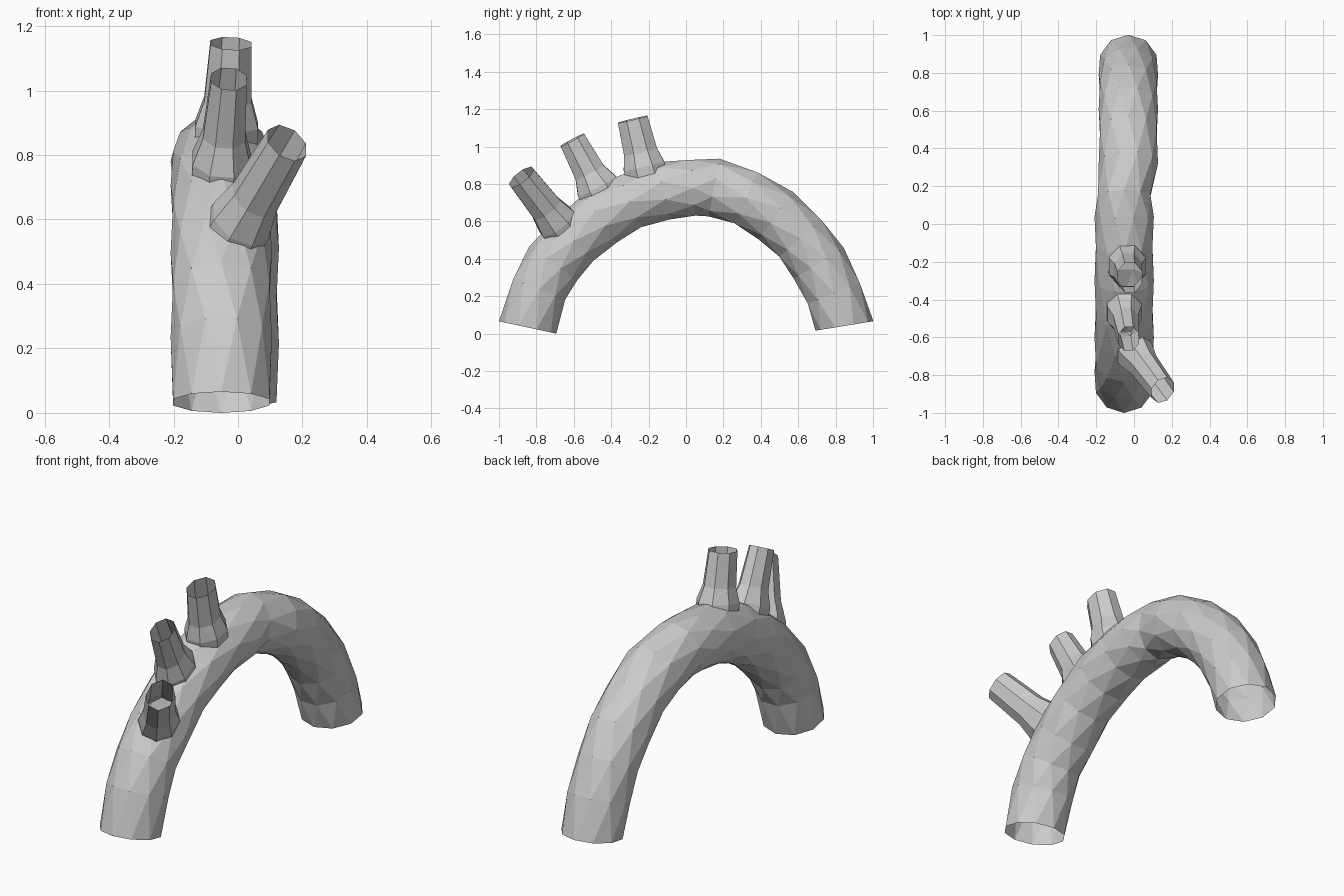
import bpy, bmesh, math
from mathutils import Vector

if "Cube" in bpy.data.objects:
    bpy.data.objects.remove(bpy.data.objects["Cube"])


def loft(name, rings, sides, stagger):
    """Closed tube through rings of (centre, tangent, half width in x, half width across)."""
    bm = bmesh.new()
    loops = []
    for i, (c, t, rx, ry) in enumerate(rings):
        c, t = Vector(c), Vector(t).normalized()
        u = Vector((1, 0, 0))
        u = (u - t * u.dot(t)).normalized()
        v = t.cross(u)
        turn = 0.5 * ((i + 1) % 2) if stagger else 0.5
        loops.append([bm.verts.new(c + u * rx * math.cos(a) + v * ry * math.sin(a))
                      for a in [2 * math.pi * (k + turn) / sides for k in range(sides)]])
    for i in range(len(loops) - 1):
        a, b = loops[i], loops[i + 1]
        for k in range(sides):
            n = (k + 1) % sides
            if stagger and i % 2 == 0:      # first loop is half a step ahead
                bm.faces.new((a[k], b[n], b[k]))
                bm.faces.new((a[k], a[n], b[n]))
            else:
                bm.faces.new((a[k], a[n], b[k]))
                bm.faces.new((a[n], b[n], b[k]))
    bm.faces.new(loops[0])
    bm.faces.new(loops[-1])
    bmesh.ops.recalc_face_normals(bm, faces=bm.faces)
    me = bpy.data.meshes.new(name)
    bm.to_mesh(me)
    bm.free()
    ob = bpy.data.objects.new(name, me)
    bpy.context.collection.objects.link(ob)
    return ob


# Main arch: centreline in y, z; the rear half sits slightly further to +x
path = [(-.847, .037), (-.785, .24), (-.71, .38), (-.60, .50), (-.46, .62), (-.30, .71),
        (-.12, .768), (.04, .784), (.15, .785), (.32, .73), (.48, .635), (.61, .515),
        (.71, .38), (.79, .22), (.847, .045)]
pts = [Vector((-.052 if y < .2 else -.03, y, z)) for y, z in path]
rings = []
for i, p in enumerate(pts):
    if i == 0:
        t = Vector((0, .21, .98))
    elif i == len(pts) - 1:
        t = Vector((0, .16, -.98))
    else:
        t = pts[i + 1] - pts[i - 1]
        t.x = 0
    rx = .145 if i == 8 else .157           # slight pinch at the crest
    rings.append((p, t, rx, .157))
arch = loft("arch_vessel", rings, 10, True)
ends = [(pts[0], -rings[0][1].normalized()), (pts[-1], rings[-1][1].normalized())]

# Branches: base on the arch surface, tip, base half widths, tip half widths
branches = [
    ("front_branch", (.01, -.69, .60), (.152, -.88, .842), (.10, .115), (.07, .083)),
    ("middle_branch", (-.05, -.475, .79), (-.028, -.608, 1.04), (.098, .125), (.06, .077)),
    ("rear_branch", (-.035, -.225, .90), (-.022, -.285, 1.15), (.105, .12), (.069, .088)),
]
for name, base, tip, rb, rt in branches:
    base, tip = Vector(base), Vector(tip)
    d = tip - base
    n = d.normalized()
    mid = [t + (b - t) * .3 for b, t in zip(rb, rt)]
    tube = loft(name, [(base - n * .1, d, *rb), (base, d, *rb),
                       (base + d * .3, d, *mid), (tip, d, *rt)], 8, False)
    mod = arch.modifiers.new(name, 'BOOLEAN')
    mod.operation = 'UNION'
    mod.solver = 'EXACT'
    mod.object = tube
    bpy.context.view_layer.objects.active = arch
    bpy.ops.object.modifier_apply(modifier=mod.name)
    bpy.data.objects.remove(tube)
    ends.append((tip, n))

# Open the five tube ends
bm = bmesh.new()
bm.from_mesh(arch.data)
caps = [f for f in bm.faces if any(
    f.normal.dot(n) > .97 and abs((f.calc_center_median() - c).dot(n)) < .01
    and (f.calc_center_median() - c).length < .16 for c, n in ends)]
bmesh.ops.delete(bm, geom=caps, context='FACES')
low = min(v.co.z for v in bm.verts)
bmesh.ops.translate(bm, verts=bm.verts, vec=(0, 0, -low))
bm.to_mesh(arch.data)
bm.free()
